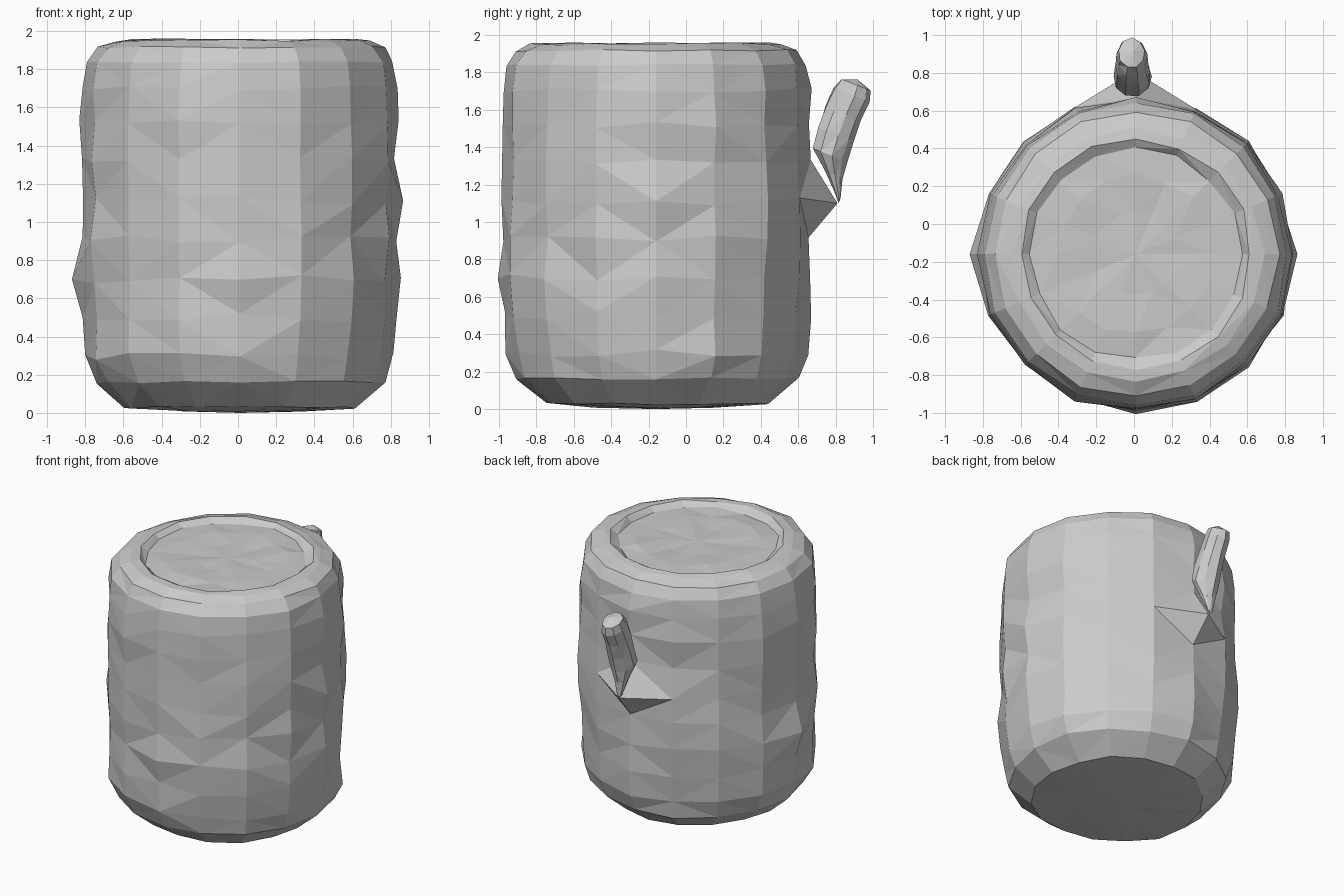
import bpy, bmesh, math, random
from mathutils import Vector

random.seed(7)
old = bpy.data.objects.get("Cube")
if old:
    bpy.data.objects.remove(old, do_unlink=True)

grey = bpy.data.materials.new("stone grey")
grey.use_nodes = True
grey.diffuse_color = (0.6, 0.6, 0.6, 1)
grey.node_tree.nodes["Principled BSDF"].inputs["Base Color"].default_value = (0.6, 0.6, 0.6, 1)


def loft(name, rings, bottom, top):
    """Skin rings of points, closing both ends on a centre point."""
    bm = bmesh.new()
    rows = [[bm.verts.new(p) for p in ring] for ring in rings]
    n = len(rows[0])
    for low, high in zip(rows, rows[1:]):
        for i in range(n):
            j = (i + 1) % n
            a, b, c, d = low[i], low[j], high[j], high[i]
            # split each panel along its shorter diagonal
            if (a.co - c.co).length < (b.co - d.co).length:
                bm.faces.new((a, b, c))
                bm.faces.new((a, c, d))
            else:
                bm.faces.new((a, b, d))
                bm.faces.new((b, c, d))
    low, high = bm.verts.new(bottom), bm.verts.new(top)
    for i in range(n):
        j = (i + 1) % n
        bm.faces.new((low, rows[0][j], rows[0][i]))
        bm.faces.new((high, rows[-1][i], rows[-1][j]))
    bmesh.ops.recalc_face_normals(bm, faces=bm.faces)
    mesh = bpy.data.meshes.new(name)
    bm.to_mesh(mesh)
    bm.free()
    mesh.materials.append(grey)
    obj = bpy.data.objects.new(name, mesh)
    bpy.context.collection.objects.link(obj)
    return obj


# Body: rough sixteen-sided drum, rounded at both ends with a sunken top
SIDES = 16
CENTRE = Vector((0.01, -0.16, 0))
profile = [  # radius, height, roughness
    (0.34, 0.012, 0.01), (0.60, 0.03, 0.015), (0.76, 0.16, 0.015),
    (0.81, 0.30, 0.02), (0.825, 0.50, 0.018), (0.83, 0.70, 0.018),
    (0.83, 0.91, 0.018), (0.83, 1.11, 0.018), (0.825, 1.32, 0.018),
    (0.83, 1.52, 0.015), (0.825, 1.70, 0.012), (0.805, 1.84, 0.01),
    (0.755, 1.915, 0.012), (0.67, 1.95, 0.012), (0.61, 1.955, 0.012),
    (0.56, 1.925, 0.015), (0.42, 1.93, 0.015), (0.22, 1.925, 0.01),
]
body_rings = []
for r, z, rough in profile:
    ring = []
    for i in range(SIDES):
        a = 2 * math.pi * i / SIDES
        rr = r + random.uniform(-rough, rough)
        lift = random.uniform(-rough, rough) * (1.2 if 0.2 < z < 1.8 else 0.6)
        ring.append(CENTRE + Vector((rr * math.cos(a), rr * math.sin(a), max(z + lift, 0))))
    body_rings.append(ring)
# broken root of the handle: one point drawn out of the back wall
body_rings[7][SIDES // 4] = Vector((0.0, 0.81, 1.10))
# widest bulges on either side
body_rings[7][0].x = 0.865
body_rings[5][SIDES // 2].x = -0.87
loft("body", body_rings, CENTRE, CENTRE + Vector((0, 0, 1.925)))

# Handle stub: leaning, tapering to the root below
along = Vector((0, 0.36, 0.93))
across = Vector((0, 0.93, -0.36))
stub = [  # y, z, half depth, half width
    (0.815, 1.13, 0.012, 0.02), (0.79, 1.25, 0.05, 0.06),
    (0.765, 1.36, 0.10, 0.105), (0.80, 1.47, 0.10, 0.10),
    (0.84, 1.58, 0.105, 0.09), (0.885, 1.68, 0.105, 0.085),
    (0.905, 1.735, 0.085, 0.07),
]
stub_rings = []
for y, z, depth, width in stub:
    ring = []
    for i in range(9):
        a = 2 * math.pi * i / 9
        k = random.uniform(0.92, 1.06)
        ring.append(Vector((-0.01, y, z)) + across * depth * k * math.cos(a)
                    + Vector((width * k * math.sin(a), 0, 0)))
    stub_rings.append(ring)
loft("handle_stub", stub_rings, Vector((0, 0.815, 1.10)),
     Vector((0, 0.905, 1.735)) + along * 0.03)
